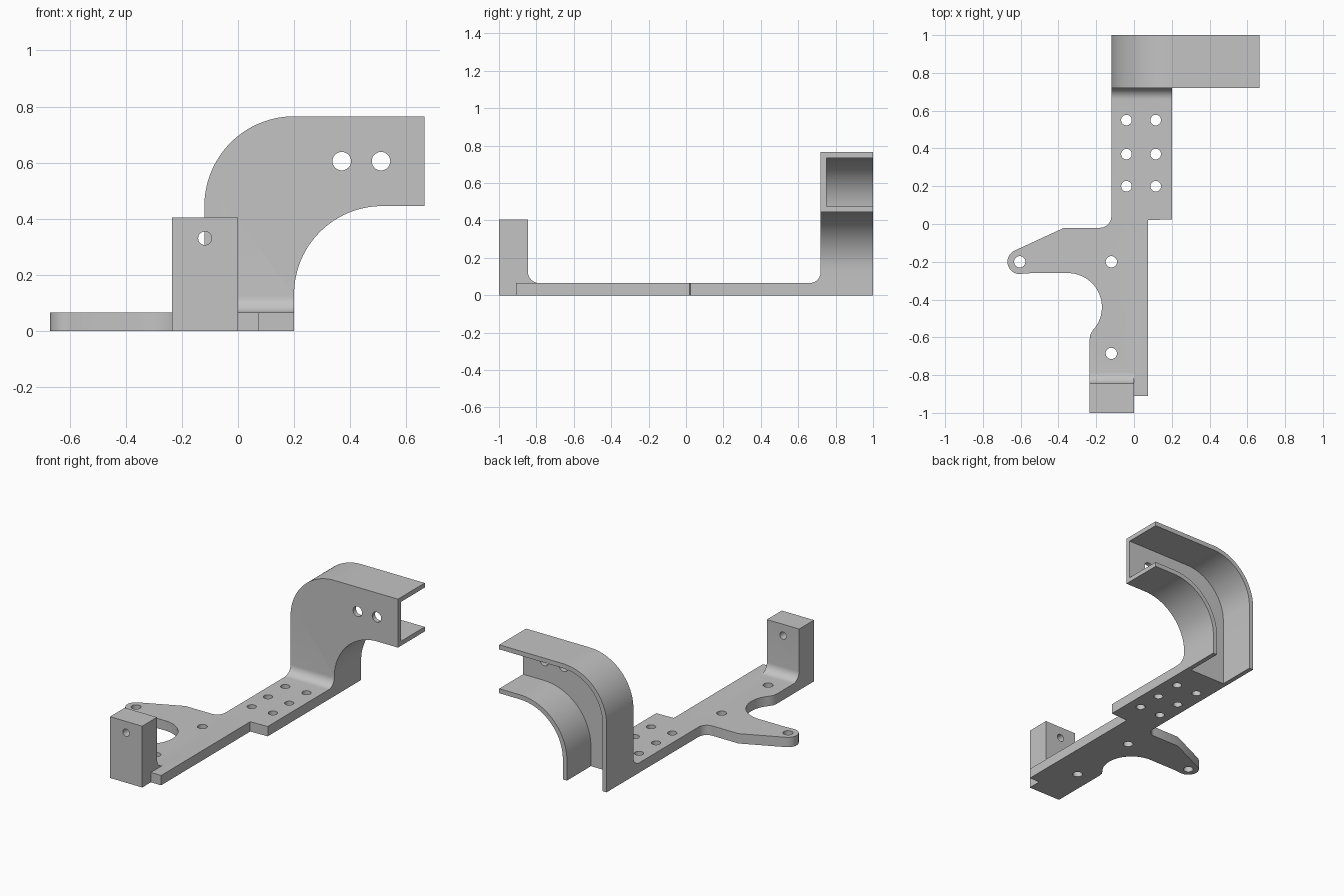
import bpy, bmesh
from math import radians, sin, cos

cube = bpy.data.objects.get("Cube")
if cube:
    bpy.data.objects.remove(cube)

# One grey for the whole part
GREY = (0.55, 0.55, 0.55, 1)
mat = bpy.data.materials.new("plain_grey")
mat.use_nodes = True
mat.diffuse_color = GREY
mat.node_tree.nodes["Principled BSDF"].inputs["Base Color"].default_value = GREY


def arc(cx, cy, r, a, b, n=20):
    """Points along a circular arc from angle a to b, in degrees."""
    angles = [radians(a + (b - a) * i / n) for i in range(n + 1)]
    return [(cx + r * cos(t), cy + r * sin(t)) for t in angles]


def prism(name, outline, axis, low, high):
    """Extrude a flat outline along one axis."""
    place = {"x": lambda u, v, w: (w, u, v),
             "y": lambda u, v, w: (u, w, v),
             "z": lambda u, v, w: (u, v, w)}[axis]
    bm = bmesh.new()
    face = bm.faces.new([bm.verts.new(place(u, v, low)) for u, v in outline])
    ext = bmesh.ops.extrude_face_region(bm, geom=[face])
    moved = [g for g in ext["geom"] if isinstance(g, bmesh.types.BMVert)]
    bmesh.ops.translate(bm, verts=moved, vec=place(0, 0, high - low))
    bmesh.ops.recalc_face_normals(bm, faces=bm.faces)
    mesh = bpy.data.meshes.new(name)
    bm.to_mesh(mesh)
    bm.free()
    mesh.materials.append(mat)
    obj = bpy.data.objects.new(name, mesh)
    bpy.context.collection.objects.link(obj)
    return obj


def combine(target, other, operation):
    """Apply a boolean and discard the operand."""
    mod = target.modifiers.new("combine", "BOOLEAN")
    mod.operation, mod.solver, mod.object = operation, "EXACT", other
    bpy.context.view_layer.objects.active = target
    bpy.ops.object.modifier_apply(modifier=mod.name)
    bpy.data.objects.remove(other)


def drill(target, u, v, r, axis, low, high):
    circle = arc(u, v, r, 0, 360, 32)[:-1]
    combine(target, prism("drill", circle, axis, low, high), "DIFFERENCE")


THICK = 0.065

# Flat base plate with the side ear and round bite
outline = [(-0.235, -1), (0, -1), (0, -0.91), (0.075, -0.91), (0.075, 0.02),
           (0.2, 0.025), (0.2, 0.75), (-0.12, 0.75)]
outline += arc(-0.18, 0.04, 0.06, 0, -90, 10)
outline += [(-0.37, -0.02)]
outline += arc(-0.605, -0.2, 0.065, 115, 285)
outline += [(-0.54, -0.26)]
outline += arc(-0.35, -0.44, 0.18, 90, -42, 28)
outline += [(-0.231, -0.585), (-0.235, -0.61)]
bracket = prism("bracket", outline, "z", 0, THICK)

# Upright front block with a filleted foot
block = [(-1, 0), (-1, 0.405), (-0.845, 0.405)]
block += arc(-0.785, 0.125, 0.06, 180, 270, 10) + [(-0.785, 0)]
front_block = prism("front_block", block, "x", -0.235, 0)

# Curved channel arm, open at the back and at both ends
shell = [(-0.12, 0)] + arc(0.2, 0.445, 0.32, 180, 90, 28)
shell += [(0.665, 0.765), (0.665, 0.445)]
shell += arc(0.515, 0.13, 0.315, 90, 180, 28) + [(0.2, 0)]
channel_arm = prism("channel_arm", shell, "y", 0.72, 1)
hollow = [(-0.09, -0.1)] + arc(0.2, 0.445, 0.29, 180, 90, 28)
hollow += [(0.8, 0.735), (0.8, 0.475)]
hollow += arc(0.515, 0.13, 0.345, 90, 180, 28) + [(0.17, -0.1)]
combine(channel_arm, prism("hollow", hollow, "y", 0.75, 1.1), "DIFFERENCE")

# Fillet between the base plate and the channel web
foot = [(0.66, 0)] + arc(0.66, 0.125, 0.06, 270, 360, 10)
foot += [(0.735, 0.125), (0.735, 0)]
arm_fillet = prism("arm_fillet", foot, "x", -0.12, 0.2)

for part in (front_block, channel_arm, arm_fillet):
    combine(bracket, part, "UNION")

# Bolt holes in the plate, the block and the channel web
for x, y in ((-0.605, -0.2), (-0.12, -0.2), (-0.12, -0.685)):
    drill(bracket, x, y, 0.03, "z", -0.1, 0.2)
for x in (-0.04, 0.115):
    for y in (0.2, 0.37, 0.55):
        drill(bracket, x, y, 0.028, "z", -0.1, 0.2)
drill(bracket, -0.118, 0.33, 0.024, "y", -1.1, -0.7)
for x in (0.37, 0.51):
    drill(bracket, x, 0.605, 0.033, "y", 0.6, 0.9)

# Smooth curves, crisp edges
bpy.ops.object.select_all(action="DESELECT")
bracket.select_set(True)
bpy.context.view_layer.objects.active = bracket
bpy.ops.object.shade_smooth_by_angle(angle=radians(30))
